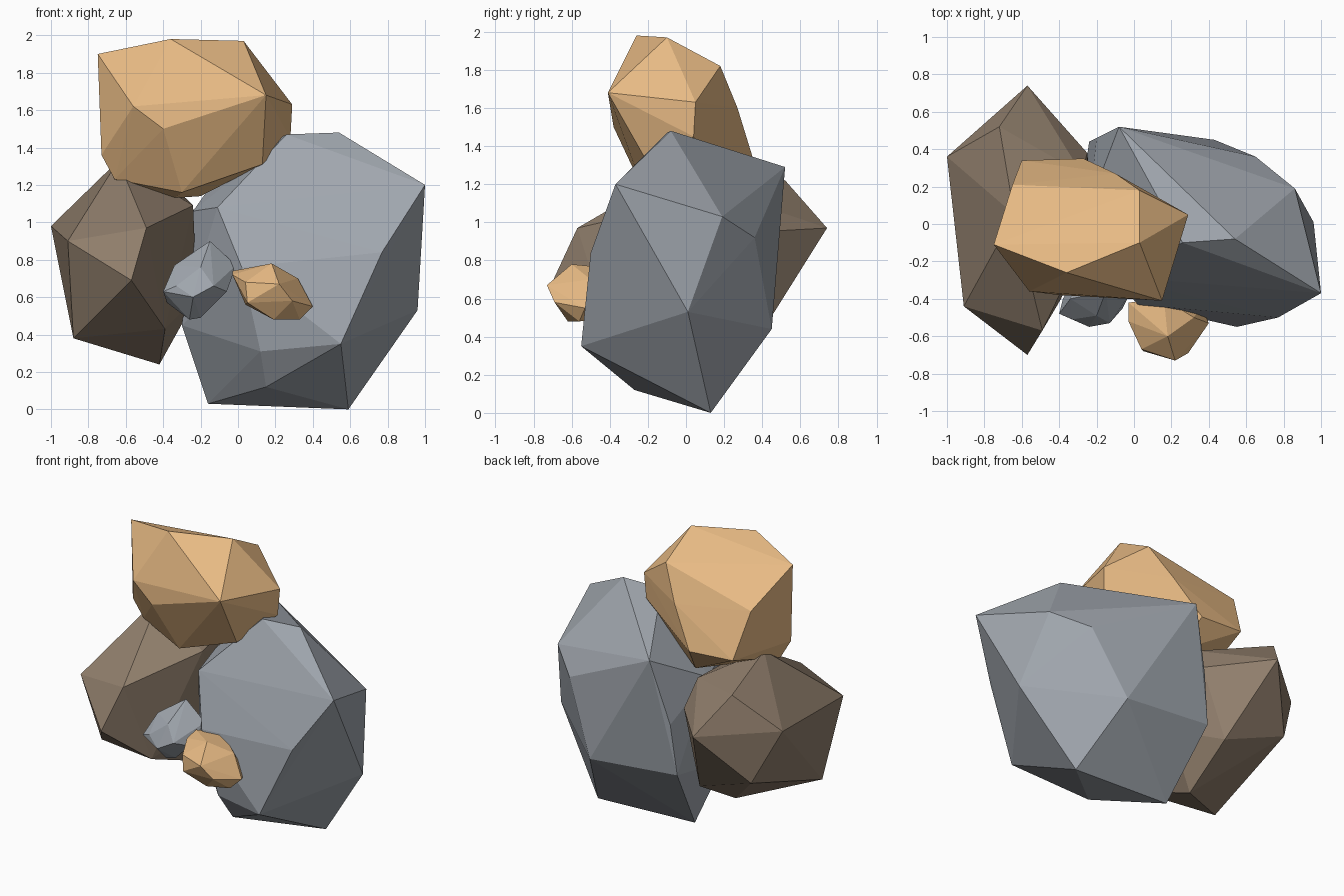
import bpy, bmesh


def material(name, rgb):
    m = bpy.data.materials.new(name)
    m.diffuse_color = (*rgb, 1)
    return m


def rock(name, corners, mat):
    """Faceted boulder: the convex hull of a few corner points."""
    bm = bmesh.new()
    for c in corners:
        bm.verts.new(c)
    bmesh.ops.convex_hull(bm, input=bm.verts[:])
    loose = [v for v in bm.verts if not v.link_faces]
    bmesh.ops.delete(bm, geom=loose, context='VERTS')
    bmesh.ops.recalc_face_normals(bm, faces=bm.faces[:])
    mesh = bpy.data.meshes.new(name)
    bm.to_mesh(mesh)
    bm.free()
    ob = bpy.data.objects.new(name, mesh)
    bpy.context.collection.objects.link(ob)
    mesh.materials.append(mat)
    return ob


tan = material("sandstone", (0.80, 0.49, 0.23))
brown = material("brown_stone", (0.28, 0.21, 0.15))
slate = material("slate", (0.35, 0.38, 0.42))

# large grey boulder on the right
rock("large_grey_rock", [
    (.54, -.08, 1.48), (-.08, .52, 1.29), (1.0, -.37, 1.20), (.86, .19, 1.03),
    (.96, .01, .53), (.55, -.55, .35), (.15, -.27, .12), (.59, .13, 0),
    (.65, .36, .92), (.43, .45, .44), (.77, -.50, .84), (-.16, .13, .03),
    (-.30, .0, .45), (-.11, -.28, 1.08), (-.24, .1, 1.06), (.02, -.43, .76),
    (-.24, .44, .50), (-.20, .46, .85), (.12, -.39, .31), (.26, -.1, 1.47)], slate)

# brown boulder on the left
rock("brown_rock", [
    (-1.0, .36, .98), (-.57, .74, .97), (-.57, -.70, .69), (-.91, -.44, .90),
    (-.72, .52, 1.22), (-.64, .05, 1.33), (-.49, -.57, .97), (-.88, -.25, .38),
    (-.42, .05, .24), (-.24, -.05, 1.09), (-.39, -.40, .43), (-.84, .48, .62),
    (-.40, .42, .46), (-.25, .38, .95), (-.22, .1, .6), (-.28, .27, 1.13)], brown)

# tan boulder resting on top
rock("top_tan_rock", [
    (-.75, -.11, 1.90), (-.36, -.26, 1.98), (.03, -.10, 1.97), (.29, .05, 1.63),
    (.15, -.41, 1.68), (-.56, -.36, 1.62), (-.40, -.38, 1.50), (.28, .04, 1.45),
    (.13, -.20, 1.31), (-.34, -.05, 1.13), (-.66, -.10, 1.23), (-.73, -.12, 1.36),
    (-.30, -.22, 1.16), (-.60, .34, 1.36), (-.27, .35, 1.34), (.03, .18, 1.82),
    (-.20, .18, 1.14), (-.65, .21, 1.67), (-.1, .27, 1.6)], tan)

# small grey stone in front
rock("small_grey_rock", [
    (-.15, -.36, .90), (-.34, -.40, .77), (-.40, -.48, .63), (-.38, -.40, .57),
    (-.26, -.42, .48), (-.06, -.45, .63), (-.01, -.35, .77), (-.20, -.49, .76),
    (-.33, -.51, .66), (-.24, -.55, .60), (-.13, -.53, .66), (-.18, -.22, .70),
    (-.30, -.26, .62), (-.20, -.40, .49)], slate)

# small tan stone in front
rock("small_tan_rock", [
    (-.03, -.42, .74), (-.03, -.52, .72), (.18, -.60, .78), (.32, -.50, .70),
    (.40, -.53, .55), (.33, -.56, .48), (.19, -.62, .48), (.05, -.68, .57),
    (.04, -.67, .68), (.22, -.73, .67), (.29, -.69, .58), (.04, -.50, .56),
    (.16, -.40, .76), (.20, -.42, .50), (.36, -.44, .56)], tan)
